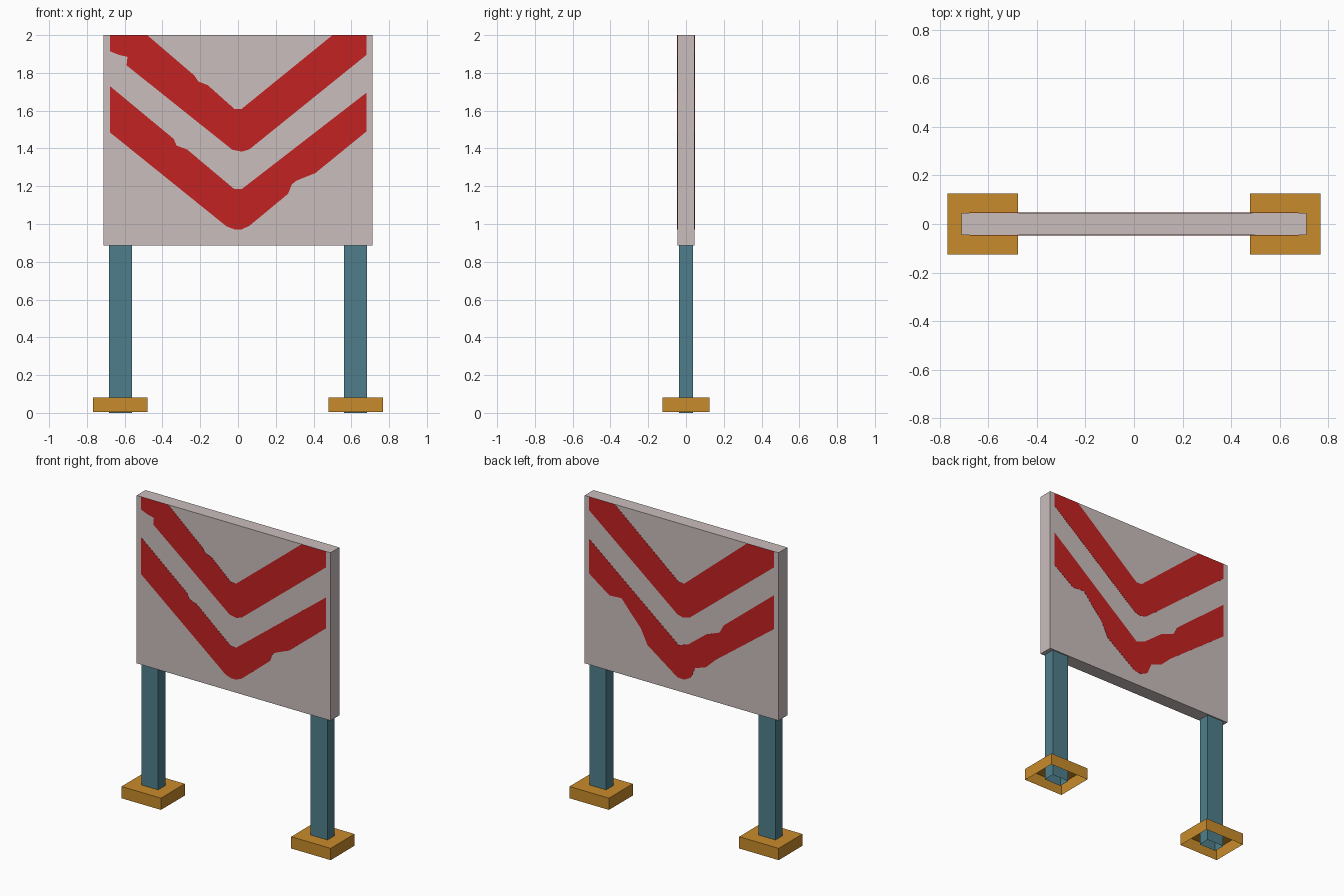
import bpy, bmesh

if "Cube" in bpy.data.objects:
    bpy.data.objects.remove(bpy.data.objects["Cube"])

def material(name, rgb):
    m = bpy.data.materials.new(name)
    m.diffuse_color = (*rgb, 1)
    m.use_nodes = True
    m.node_tree.nodes["Principled BSDF"].inputs["Base Color"].default_value = m.diffuse_color
    return m

GREY = material("panel_grey", (0.584, 0.515, 0.503))
RED = material("stripe_red", (0.552, 0.016, 0.016))
TEAL = material("post_teal", (0.078, 0.212, 0.258))
ORANGE = material("foot_orange", (0.578, 0.258, 0.024))

def finish(name, bm, mat):
    me = bpy.data.meshes.new(name)
    bm.to_mesh(me)
    bm.free()
    me.materials.append(mat)
    ob = bpy.data.objects.new(name, me)
    bpy.context.collection.objects.link(ob)
    return ob

def box(name, lo, hi, mat, open_bottom=False):
    bm = bmesh.new()
    bmesh.ops.create_cube(bm, size=1)
    for v in bm.verts:
        v.co = [lo[i] + (v.co[i] + 0.5) * (hi[i] - lo[i]) for i in range(3)]
    if open_bottom:
        bm.normal_update()
        down = [f for f in bm.faces if f.normal.z < -0.9]
        bmesh.ops.delete(bm, geom=down, context='FACES')
    return finish(name, bm, mat)

T = 0.046  # half thickness of the panel

def stripe(name, outline, side):
    """Thin plate from a (u, z) outline as seen by a viewer on that side."""
    bm = bmesh.new()
    verts = [bm.verts.new((-side * u, side * (T - 0.001), z)) for u, z in outline]
    face = bm.faces.new(verts)
    ext = bmesh.ops.extrude_face_region(bm, geom=[face])
    for v in ext["geom"]:
        if isinstance(v, bmesh.types.BMVert):
            v.co.y += side * 0.0022
    bmesh.ops.recalc_face_normals(bm, faces=bm.faces)
    return finish(name, bm, RED)

# Panel
box("sign_panel", (-0.712, -T, 0.885), (0.712, T, 2.0), GREY)

# Posts and hollow feet
for s, side in ((-1, "left"), (1, "right")):
    cx = s * 0.622
    box("post_" + side, (cx - 0.062, -0.038, 0), (cx + 0.062, 0.038, 0.89), TEAL, True)
    cx = s * 0.6235
    box("foot_" + side, (cx - 0.145, -0.125, 0.004), (cx + 0.145, 0.125, 0.082), ORANGE, True)

TOP = 1.9995
# Front stripes, with worn edges
stripe("front_upper_stripe", [
    (-0.678, TOP), (-0.48, TOP), (-0.23, 1.785), (-0.21, 1.755), (-0.16, 1.735),
    (-0.02, 1.61), (0.02, 1.61), (0.50, TOP), (0.68, TOP), (0.68, 1.895),
    (0.06, 1.395), (0.02, 1.383), (-0.03, 1.393), (-0.59, 1.84),
    (-0.585, 1.885), (-0.63, 1.895), (-0.678, 1.915)], -1)
stripe("front_lower_stripe", [
    (-0.678, 1.73), (-0.34, 1.45), (-0.325, 1.415), (-0.27, 1.395), (-0.02, 1.185),
    (0.02, 1.185), (0.68, 1.695), (0.68, 1.49), (0.41, 1.27), (0.31, 1.23),
    (0.285, 1.21), (0.265, 1.16), (0.06, 0.99), (0.02, 0.972), (-0.02, 0.972),
    (-0.06, 0.987), (-0.678, 1.485)], -1)

# Back stripes
stripe("back_upper_stripe", [
    (-0.678, TOP), (-0.49, TOP), (-0.02, 1.61), (0.02, 1.61), (0.48, TOP), (0.68, TOP),
    (0.68, 1.895), (0.06, 1.395), (0.01, 1.383), (-0.03, 1.393), (-0.678, 1.91)], 1)
stripe("back_lower_stripe", [
    (-0.678, 1.72), (-0.02, 1.19), (0.05, 1.215), (0.18, 1.315), (0.28, 1.355),
    (0.31, 1.41), (0.68, 1.71), (0.68, 1.485), (0.25, 1.165), (0.18, 1.098),
    (0.10, 1.07), (0.07, 1.0), (0.02, 0.972), (-0.03, 0.975), (-0.25, 1.13),
    (-0.30, 1.23), (-0.385, 1.325), (-0.44, 1.39), (-0.53, 1.385), (-0.678, 1.49)], 1)
